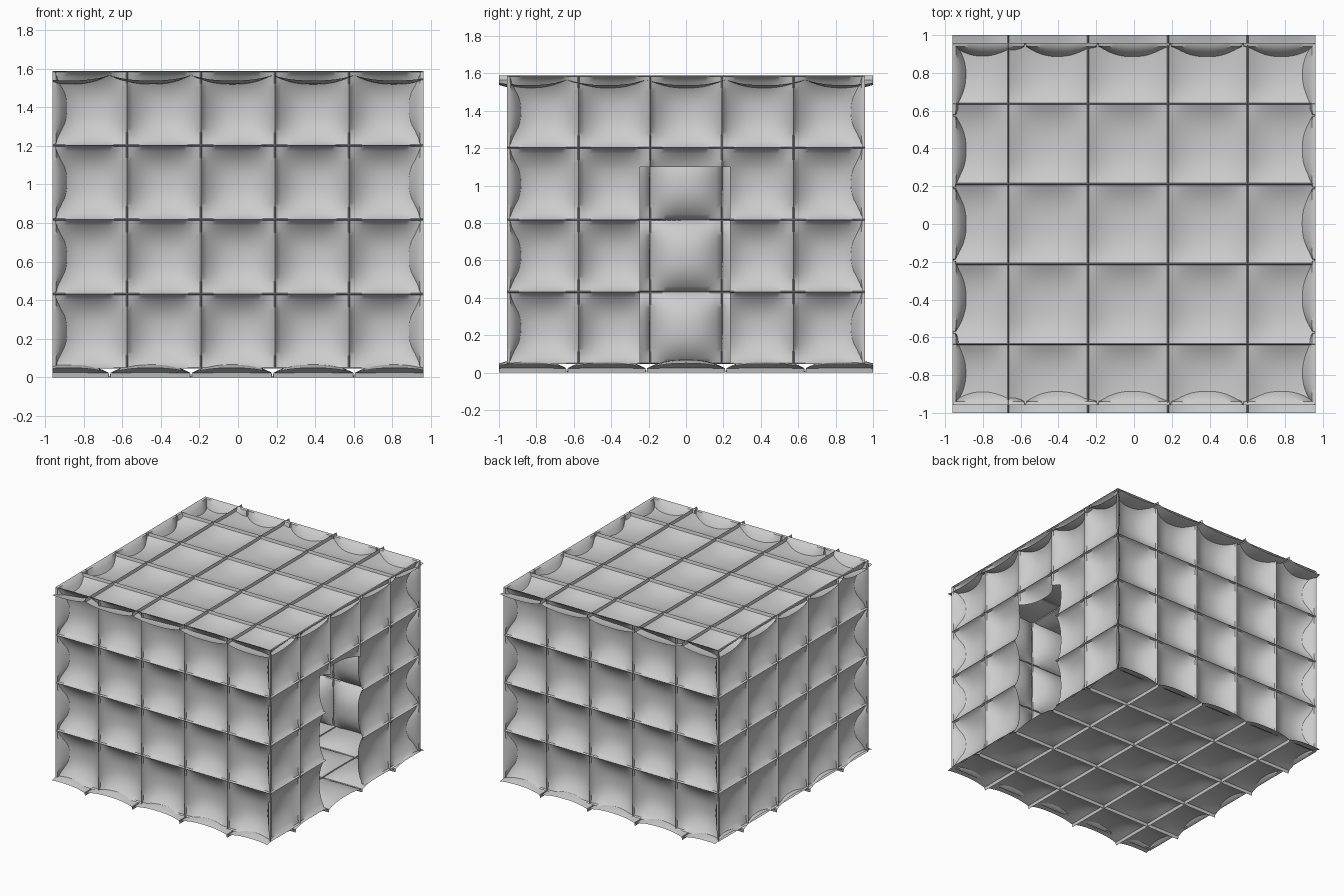
import bpy, bmesh, math
from mathutils import Vector

if "Cube" in bpy.data.objects:
    bpy.data.objects.remove(bpy.data.objects["Cube"])

SEAM = 0.005  # half width of a stitched seam


def stations(ribs, lo, hi, extra=()):
    """Sample positions between lo and hi, dense around every seam."""
    pts = set()
    for a, b in zip(ribs, ribs[1:]):
        inner = [a + SEAM + (b - a - 2 * SEAM) * i / 14 for i in range(15)]
        pts.update(round(p, 5) for p in [a, b] + inner)
    pts.update([lo, hi, *extra])
    return sorted(p for p in pts if lo <= p <= hi)


def fill(ribs, p):
    """Seam step (0-1) and pillow fullness (0-1) at position p."""
    for a, b in zip(ribs, ribs[1:]):
        if a - 1e-4 <= p <= b + 1e-4:
            t = min(max((p - a) / (b - a), 0), 1)
            edge = max(min(p - a, b - p), 0)
            return min(1, edge / SEAM), 1 - abs(2 * t - 1) ** 2.5
    return 0, 0


def panel(name, place, u_ribs, v_ribs, u_lim, v_lim, step, puff, outward, hole=None):
    """Quilted sheet; place(u, v, depth) maps to space, depth goes inward."""
    us = stations(u_ribs, *u_lim, extra=hole[:2] if hole else ())
    vs = stations(v_ribs, *v_lim, extra=hole[2:] if hole else ())
    bm = bmesh.new()
    rows = []
    for u in us:
        su, gu = fill(u_ribs, u)
        row = []
        for v in vs:
            sv, gv = fill(v_ribs, v)
            row.append(bm.verts.new(place(u, v, step * su * sv + puff * gu * gv)))
        rows.append(row)
    for i in range(len(us) - 1):
        for j in range(len(vs) - 1):
            u, v = (us[i] + us[i + 1]) / 2, (vs[j] + vs[j + 1]) / 2
            if hole and hole[0] < u < hole[1] and hole[2] < v < hole[3]:
                continue
            bm.faces.new((rows[i][j], rows[i + 1][j], rows[i + 1][j + 1], rows[i][j + 1]))
    bm.normal_update()
    total = sum((f.normal * f.calc_area() for f in bm.faces), Vector())
    if total.dot(Vector(outward)) < 0:
        bmesh.ops.reverse_faces(bm, faces=bm.faces[:])
    bmesh.ops.delete(bm, geom=[v for v in bm.verts if not v.link_faces], context='VERTS')
    me = bpy.data.meshes.new(name)
    bm.to_mesh(me)
    bm.free()
    ob = bpy.data.objects.new(name, me)
    bpy.context.collection.objects.link(ob)
    bpy.ops.object.select_all(action='DESELECT')
    ob.select_set(True)
    bpy.context.view_layer.objects.active = ob
    bpy.ops.object.shade_smooth_by_angle(angle=math.radians(40))


def ribs(start, end, n):
    return [start + (end - start) * i / n for i in range(n + 1)]


X, Y, Z0, Z1 = 0.96, 0.957, 0.047, 1.588
wall_z = ribs(Z0, Z1, 4)
wall_x = ribs(-X, X, 5)
wall_y = ribs(-Y, Y, 5)
slab_x = ribs(-1.088, 1.024, 5)
slab_y = ribs(-1.061, 1.061, 5)

# Front and back walls
for name, s in (("front_wall", -1), ("back_wall", 1)):
    panel(name, lambda u, v, d, s=s: (u, s * (Y - d), v), wall_x, wall_z,
          (-X, X), (Z0, Z1), 0.015, 0.085, (0, s, 0))

# Side walls, the right one with the doorway
for name, s, hole in (("left_wall", -1, None), ("right_wall", 1, (-0.245, 0.235, Z0, 1.1))):
    panel(name, lambda u, v, d, s=s: (s * (X - d), u, v), wall_y, wall_z,
          (-Y, Y), (Z0, Z1), 0.015, 0.085, (s, 0, 0), hole)

# Floor and roof, overhanging the walls at front and back
panel("floor", lambda u, v, d: (u, v, d), slab_x, slab_y,
      (-X, X), (-1, 1), 0.022, 0.048, (0, 0, -1))
panel("roof", lambda u, v, d: (u, v, 1.588 - d), slab_x, slab_y,
      (-X, X), (-1, 1), 0.022, 0.048, (0, 0, 1))
